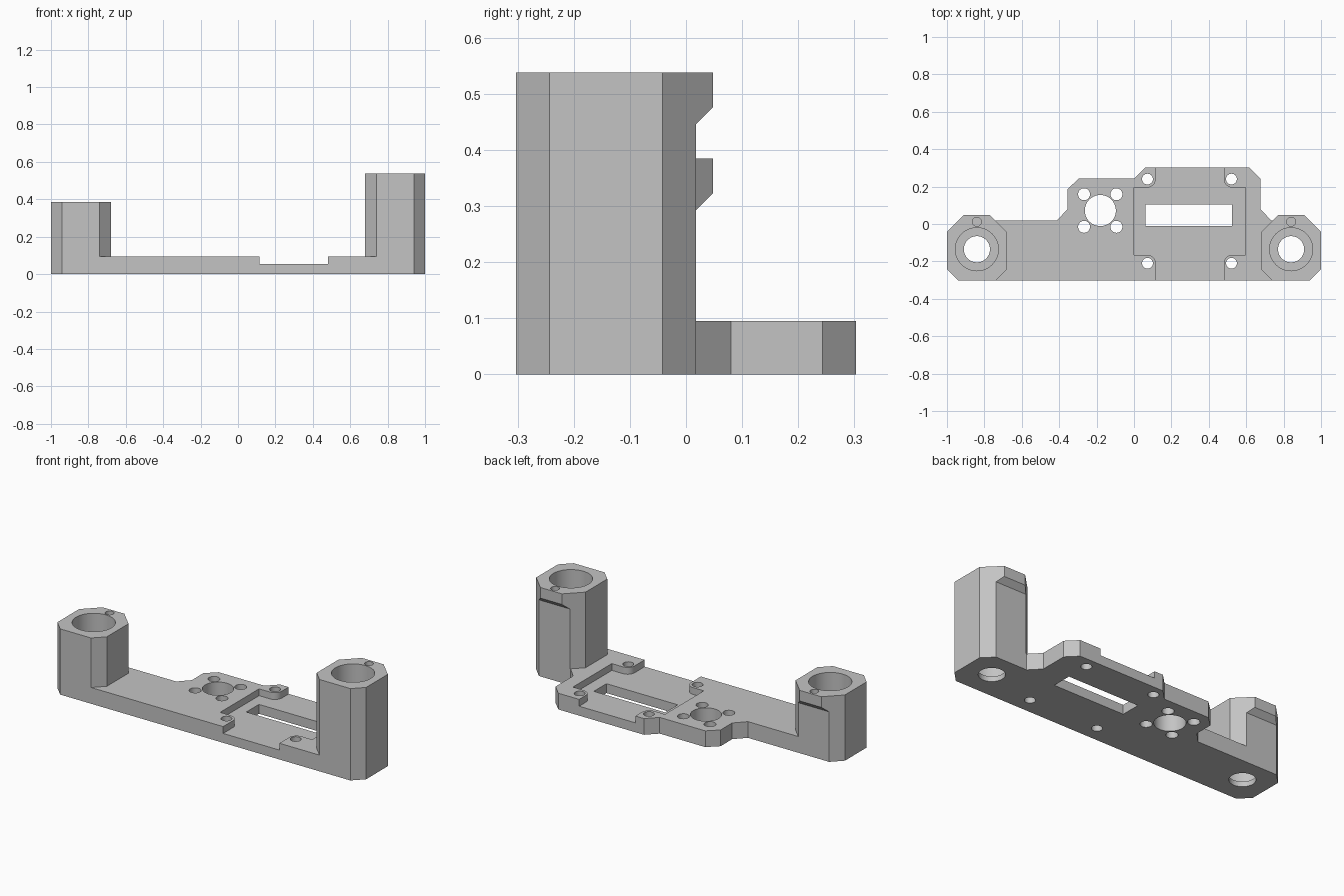
import bpy, bmesh, math

if "Cube" in bpy.data.objects:
    bpy.data.objects.remove(bpy.data.objects["Cube"])

grey = bpy.data.materials.new("light grey")
grey.diffuse_color = (0.55, 0.55, 0.55, 1)
grey.use_nodes = True
grey.node_tree.nodes["Principled BSDF"].inputs["Base Color"].default_value = grey.diffuse_color

H = 0.095                      # plate thickness
BORE_X, BORE_Y = 0.84, -0.135  # tower axis
BACK = 0.018                   # back face of the plate and towers


def prism(name, pts, lo, hi, along_x=False):
    """Extrude a closed outline along z, or a (y, z) outline along x."""
    bm = bmesh.new()
    place = (lambda p, t: (t, p[0], p[1])) if along_x else (lambda p, t: (p[0], p[1], t))
    a = [bm.verts.new(place(p, lo)) for p in pts]
    b = [bm.verts.new(place(p, hi)) for p in pts]
    bm.faces.new(a)
    bm.faces.new(b)
    n = len(pts)
    for i in range(n):
        j = (i + 1) % n
        bm.faces.new((a[i], a[j], b[j], b[i]))
    bmesh.ops.recalc_face_normals(bm, faces=bm.faces)
    me = bpy.data.meshes.new(name)
    bm.to_mesh(me)
    bm.free()
    me.materials.append(grey)
    ob = bpy.data.objects.new(name, me)
    bpy.context.collection.objects.link(ob)
    return ob


def circle(x, y, r, n=48):
    return [(x + r * math.cos(2 * math.pi * i / n),
             y + r * math.sin(2 * math.pi * i / n)) for i in range(n)]


def rect(x0, x1, y0, y1):
    return [(x0, y0), (x1, y0), (x1, y1), (x0, y1)]


def combine(target, tool, op):
    mod = target.modifiers.new("bool", 'BOOLEAN')
    mod.operation, mod.solver, mod.object = op, 'EXACT', tool
    bpy.context.view_layer.objects.active = target
    bpy.ops.object.modifier_apply(modifier=mod.name)
    bpy.data.objects.remove(tool)


def cut(target, pts, lo, hi, along_x=False):
    combine(target, prism("cutter", pts, lo, hi, along_x), 'DIFFERENCE')


# Mounting plate with stepped back edge
bracket = prism("bracket", [
    (-BORE_X, -0.303), (BORE_X, -0.303), (BORE_X, BACK), (0.735, BACK),
    (0.675, 0.08), (0.675, 0.243), (0.615, 0.303), (0.06, 0.303),
    (0, 0.243), (-0.295, 0.243), (-0.355, 0.187), (-0.355, 0.08),
    (-0.413, BACK), (-BORE_X, BACK)], 0, H)

# Octagonal rod towers with an undercut back lip
for side, h in ((-1, 0.385), (1, 0.538)):
    half = [(0.1, -0.303), (0.16, -0.243), (0.16, -0.042), (0.07, 0.048)]
    outline = half + [(-x, y) for x, y in reversed(half)]
    cx = side * BORE_X
    tower = prism("tower", [(cx + x, y) for x, y in outline], 0, h)
    cut(tower, [(BACK, -0.1), (BACK, h - 0.092), (0.1, h - 0.01), (0.1, -0.1)],
        cx - 0.3, cx + 0.3, True)
    combine(bracket, tower, 'UNION')
    cut(bracket, circle(cx, BORE_Y, 0.115, 64), 0.03, h + 0.1)   # rod bore
    cut(bracket, circle(cx, BORE_Y, 0.07, 64), -0.1, 0.1)        # small lower bore
    cut(bracket, circle(cx, 0.012, 0.024, 32), h - 0.06, h + 0.1)  # screw hole

# Servo recess: cross-shaped pocket leaving four rounded corner pads
RX, RY = 0.298, 0.015          # recess centre
HX, HY, CH, R = 0.298, 0.18, 0.182, 0.045
quarter = [(HX, HY)]
for i in range(9):
    t = math.radians(90 * i / 8)
    quarter.append((CH + R - R * math.sin(t), HY + R - R * math.cos(t)))
quarter.append((CH, 0.5))
pocket = []
for sx, sy in ((1, 1), (-1, 1), (-1, -1), (1, -1)):
    q = [(RX + sx * x, RY + sy * y) for x, y in quarter]
    pocket += q if sx * sy > 0 else q[::-1]
cut(bracket, pocket, 0.055, 0.3)

# Servo slot and its four screw holes
cut(bracket, rect(0.062, 0.524, -0.012, 0.105), -0.1, 0.3)
for x in (0.072, 0.521):
    for y in (-0.21, 0.24):
        cut(bracket, circle(x, y, 0.029, 32), -0.1, 0.3)

# Motor hole with four screws around it
cut(bracket, circle(-0.18, 0.072, 0.083, 64), -0.1, 0.3)
for x in (-0.267, -0.094):
    for y in (-0.015, 0.159):
        cut(bracket, circle(x, y, 0.032, 32), -0.1, 0.3)

bpy.ops.object.select_all(action='DESELECT')
bracket.select_set(True)
bpy.context.view_layer.objects.active = bracket
bpy.ops.object.shade_smooth_by_angle(angle=math.radians(30))
